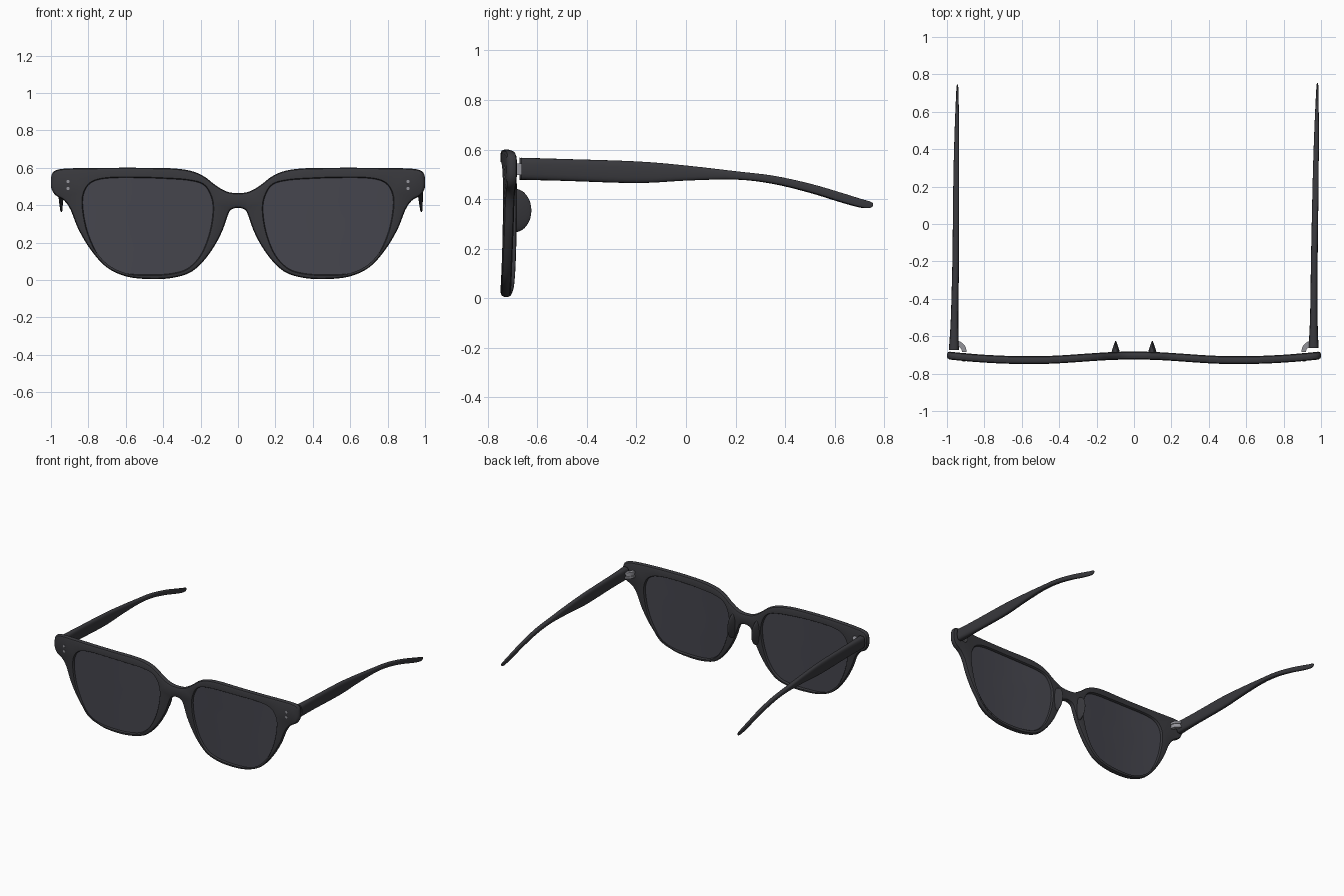
import bpy, bmesh, math
from mathutils import Vector

if "Cube" in bpy.data.objects:
    bpy.data.objects.remove(bpy.data.objects["Cube"])


def material(name, color):
    m = bpy.data.materials.new(name)
    m.diffuse_color = color
    m.use_nodes = True
    m.node_tree.nodes["Principled BSDF"].inputs["Base Color"].default_value = m.diffuse_color
    return m


DARK = material("dark_acetate", (0.04, 0.04, 0.046, 1))
TINT = material("tinted_lens", (0.06, 0.06, 0.075, 0.92))
METAL = material("metal", (0.3, 0.3, 0.33, 1))


def finish(bm, name, mat, angle=40):
    bmesh.ops.recalc_face_normals(bm, faces=bm.faces[:])
    me = bpy.data.meshes.new(name)
    bm.to_mesh(me)
    bm.free()
    ob = bpy.data.objects.new(name, me)
    bpy.context.collection.objects.link(ob)
    me.materials.append(mat)
    bpy.ops.object.select_all(action='DESELECT')
    ob.select_set(True)
    bpy.context.view_layer.objects.active = ob
    bpy.ops.object.shade_smooth_by_angle(angle=math.radians(angle))
    return ob


def spline(pts, steps=5, closed=True):
    """Catmull-Rom curve through points of any dimension."""
    n, out = len(pts), []
    for i in range(n if closed else n - 1):
        idx = [i - 1, i, i + 1, i + 2]
        idx = [k % n if closed else min(max(k, 0), n - 1) for k in idx]
        a, b, c, d = (pts[k] for k in idx)
        for s in range(steps):
            t = s / steps
            out.append(tuple(0.5 * (2 * q + (r - p) * t + (2 * p - 5 * q + 4 * r - w) * t * t
                                    + (3 * q - p - 3 * r + w) * t ** 3)
                             for p, q, r, w in zip(a, b, c, d)))
    if not closed:
        out.append(tuple(pts[-1]))
    return out


def grow(pts, d):
    """Move a closed 2D outline outward by d."""
    n = len(pts)
    area = sum(pts[i - 1][0] * pts[i][1] - pts[i][0] * pts[i - 1][1] for i in range(n))
    s = 1 if area > 0 else -1
    out = []
    for i, p in enumerate(pts):
        t = (Vector(pts[(i + 1) % n]) - Vector(pts[i - 1])).normalized()
        out.append((p[0] + s * d * t.y, p[1] - s * d * t.x))
    return out


def bow(x):
    """Depth of the front's mid surface across its width."""
    x = abs(x)
    if x < 0.55:
        return -0.728 + 0.025 * (0.5 + 0.5 * math.cos(math.pi * x / 0.55))
    return -0.728 + 0.026 * ((x - 0.55) / 0.45) ** 2


def bend(bm):
    for v in bm.verts:
        v.co.y += bow(v.co.x)


def strip(bm, a, b):
    n = len(a)
    for i in range(n):
        bm.faces.new((a[i], a[(i + 1) % n], b[(i + 1) % n], b[i]))


# outlines of the front and of one lens opening
half = [(0, .465), (.06, .473), (.12, .507), (.18, .553), (.25, .583), (.35, .597), (.5, .6),
        (.7, .6), (.87, .598), (.955, .592), (.99, .575), (1, .54), (.998, .49), (.975, .453),
        (.93, .425), (.895, .375), (.855, .275), (.79, .165), (.705, .07), (.6, .02), (.48, .005),
        (.36, .01), (.26, .038), (.19, .095), (.13, .175), (.085, .26), (.06, .33),
        (.043, .37), (.02, .383), (0, .386)]
outline = spline(half + [(-x, z) for x, z in half[-2:0:-1]])
hole = spline([(.134, .38), (.15, .46), (.19, .512), (.27, .533), (.38, .541), (.52, .546),
               (.68, .545), (.77, .528), (.815, .485), (.83, .41), (.81, .28), (.765, .165),
               (.705, .08), (.61, .038), (.48, .029), (.36, .035), (.27, .062), (.2, .135),
               (.152, .255)])
hole_left = [(-x, z) for x, z in hole]

# frame front: rounded rim walls around every outline, filled front and back
R, T = 0.016, 0.021
bm = bmesh.new()
caps = {-1: [], 1: []}
profile = [(R, -T), (.3 * R, -T + .3 * R), (0, -T + R), (0, T - R), (.3 * R, T - .3 * R), (R, T)]
small = [(i * .3, y * 1.0) for i, y in profile]
for loop, sign, prof in ((outline, -1, profile), (hole, 1, small), (hole_left, 1, small)):
    rings = [[bm.verts.new((x, y, z)) for x, z in grow(loop, sign * i)] for i, y in prof]
    for a, b in zip(rings, rings[1:]):
        strip(bm, a, b)
    for side, ring in ((-1, rings[0]), (1, rings[-1])):
        caps[side] += [bm.edges.get((ring[k - 1], ring[k])) for k in range(len(ring))]
for side, edges in caps.items():
    bmesh.ops.triangle_fill(bm, use_beauty=True, use_dissolve=False, edges=edges,
                            normal=(0, side, 0))
bend(bm)
finish(bm, "frame_front", DARK)

# lenses: concentric rings so they follow the bow
for name, loop, cx in (("lens_right", hole, .48), ("lens_left", hole_left, -.48)):
    bm = bmesh.new()
    edge = grow(loop, .006)
    outer = []
    for y in (-.007, .005):
        rings = [[bm.verts.new((cx + (x - cx) * s, y, .3 + (z - .3) * s)) for x, z in edge]
                 for s in (1, .75, .5, .25)]
        for a, b in zip(rings, rings[1:]):
            strip(bm, a, b)
        bm.faces.new(rings[-1])
        outer.append(rings[0])
    strip(bm, *outer)
    bend(bm)
    finish(bm, name, TINT)


# temples: lofted rounded sections (y, top z, bottom z, width)
sections = [(-.67, .567, .478, .054), (-.5, .562, .474, .040), (-.2, .552, .465, .036),
            (0, .535, .475, .034), (.2, .512, .479, .032), (.35, .494, .462, .029),
            (.5, .461, .426, .024), (.62, .426, .389, .018), (.7, .401, .367, .013),
            (.735, .391, .364, .009), (.748, .384, .371, .005)]


def temple(name, path, dy):
    bm, rings = bmesh.new(), []
    for y, top, bot, w in spline(sections, 4, closed=False):
        t = (y + .67) / 1.42
        k = min(int(t * 3), 2)
        cx = path[k] + (path[k + 1] - path[k]) * (t * 3 - k)
        ring = []
        for j in range(20):
            a = 2 * math.pi * j / 20
            c, s = math.cos(a), math.sin(a)
            ring.append(bm.verts.new((
                cx + w / 2 * math.copysign(abs(c) ** .65, c), y + dy,
                (top + bot) / 2 + (top - bot) / 2 * math.copysign(abs(s) ** .65, s))))
        rings.append(ring)
    for a, b in zip(rings, rings[1:]):
        strip(bm, a, b)
    bm.faces.new(rings[0])
    bm.faces.new(rings[-1])
    finish(bm, name, DARK)


temple("temple_left", (-.963, -.953, -.95, -.944), -.003)
temple("temple_right", (.96, .964, .972, .981), .006)

for side, label in ((-1, "left"), (1, "right")):
    # nose pad: half-oval fin, tapering to a thin ridge
    bm = bmesh.new()
    bmesh.ops.create_uvsphere(bm, u_segments=24, v_segments=16, radius=1)
    for v in bm.verts:
        x, y, z = v.co
        thin = 1 - .65 * max(y, 0)
        v.co = (side * .098 + x * .024 * thin, -.692 + y * (.068 if y > 0 else .012),
                .354 + z * .088)
    finish(bm, "nose_pad_" + label, DARK)

    # hinge: two curved leaves and a slimmer one between them
    bm = bmesh.new()
    for z0, z1, r0, r1 in ((.498, .514, .03, .055), (.514, .528, .033, .05), (.528, .544, .03, .055)):
        rings = []
        for k in range(9):
            a = math.pi / 2 * k / 8
            c, s = math.cos(a), math.sin(a)
            rings.append([bm.verts.new((side * (.95 - r * c), -.685 + 1.1 * r * s, z))
                          for r, z in ((r0, z0), (r1, z0), (r1, z1), (r0, z1))])
        for a, b in zip(rings, rings[1:]):
            strip(bm, a, b)
        bm.faces.new(rings[0])
        bm.faces.new(rings[-1])
    finish(bm, "hinge_" + label, METAL)

    # paired rivets on the front corner
    for n, z in enumerate((.527, .489)):
        bpy.ops.mesh.primitive_cylinder_add(vertices=20, radius=.009, depth=.01,
                                            location=(side * .909, bow(.909) - T + .003, z),
                                            rotation=(math.pi / 2, 0, 0))
        ob = bpy.context.object
        ob.name = f"rivet_{label}_{n + 1}"
        ob.data.materials.append(METAL)
        bpy.ops.object.shade_smooth_by_angle(angle=math.radians(40))
